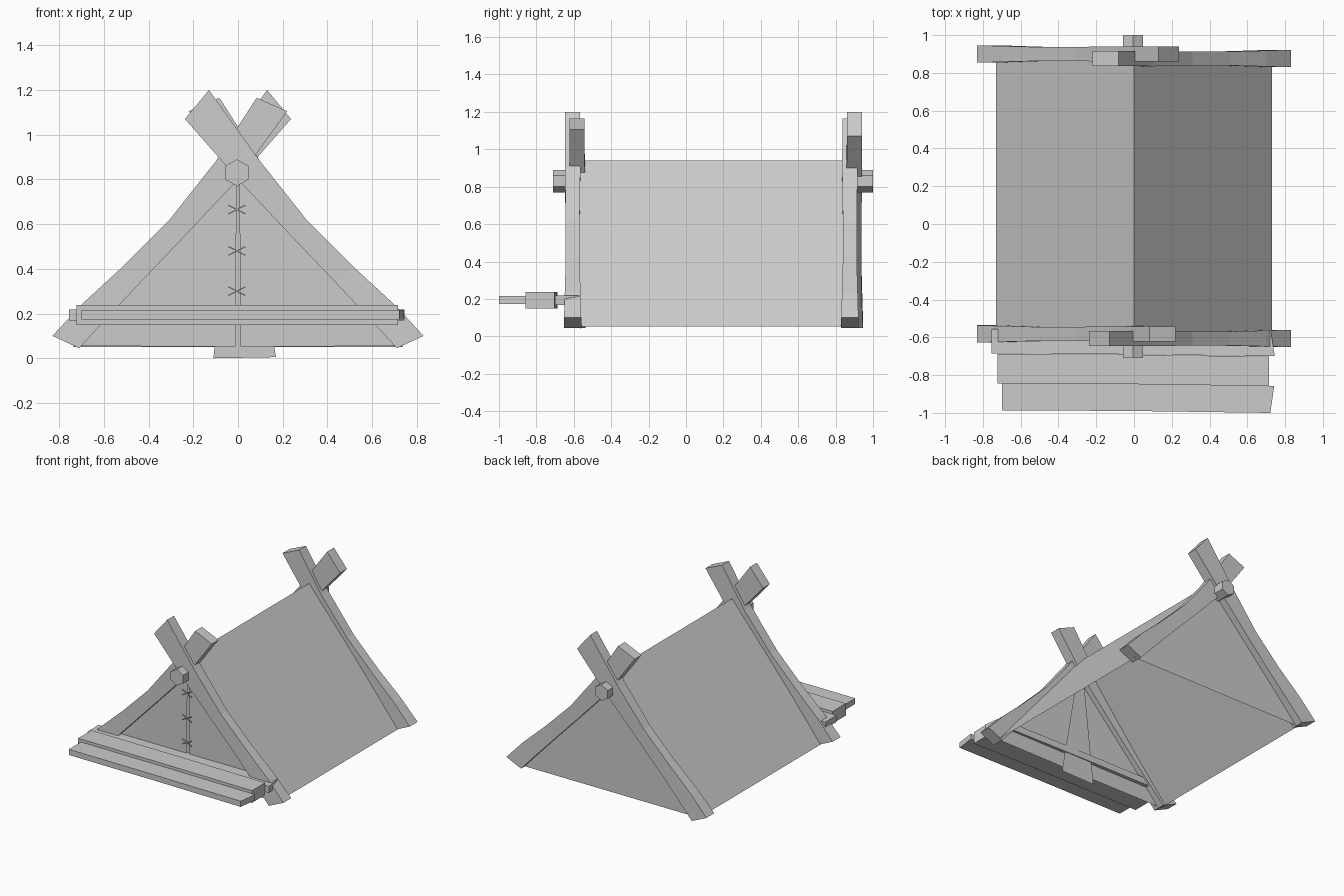
import bpy, bmesh, math
from mathutils import Matrix

if "Cube" in bpy.data.objects:
    bpy.data.objects.remove(bpy.data.objects["Cube"])


def make(name, verts, faces):
    me = bpy.data.meshes.new(name)
    me.from_pydata(verts, [], faces)
    bm = bmesh.new()
    bm.from_mesh(me)
    bmesh.ops.recalc_face_normals(bm, faces=bm.faces)
    bm.to_mesh(me)
    bm.free()
    ob = bpy.data.objects.new(name, me)
    bpy.context.collection.objects.link(ob)
    return ob


def loft(name, rings):
    """Closed solid through rings with equal point counts."""
    n = len(rings[0])
    verts = [p for r in rings for p in r]
    faces = [list(range(n)), list(range(len(verts) - n, len(verts)))]
    for i in range(len(rings) - 1):
        for j in range(n):
            k = (j + 1) % n
            faces.append([i * n + j, i * n + k, (i + 1) * n + k, (i + 1) * n + j])
    return make(name, verts, faces)


# Bowed A-frame poles: (outer x, z, inner x, z) from below the crossing to the foot
LEG = [(0.10, 0.88, 0.0, 0.80), (0.31, 0.615, 0.235, 0.55), (0.51, 0.415, 0.44, 0.335),
       (0.70, 0.24, 0.60, 0.165), (0.83, 0.10, 0.71, 0.045)]
TOP_LONG = (-0.13, 1.20, -0.237, 1.07)
TOP_SHORT = (-0.083, 1.165, -0.22, 1.105)
DEPTHS = [0.04, 0.041, 0.037, 0.037, 0.042, 0.046]
MID_Y = 0.147


def pole(name, top, yc, side, turned):
    rings = []
    for (ox, oz, ix, iz), d in zip([top] + LEG, DEPTHS):
        ring = [(ox, yc - d, oz), (ox, yc + d, oz), (ix, yc + d, iz), (ix, yc - d, iz)]
        ring = [(side * x, y, z) for x, y, z in ring]
        if turned:  # back pair is the front pair turned half a circle
            ring = [(-x, 2 * MID_Y - y, z) for x, y, z in ring]
        rings.append(ring)
    loft(name, rings)


for end, turned in (("front", False), ("back", True)):
    pole(end + "_pole_outer", TOP_LONG, -0.606, 1, turned)
    pole(end + "_pole_inner", TOP_SHORT, -0.582, -1, turned)

# Hexagonal ridge pole
hexa = [(-0.005 + 0.06 * math.sin(k * math.pi / 3), 0.83 + 0.06 * math.cos(k * math.pi / 3))
        for k in range(6)]
loft("ridge_pole", [[(x, y, z) for x, z in hexa] for y in (-0.71, 1.0)])

# Canvas roof
F, B = -0.585, 0.885
make("canvas_roof",
     [(-0.73, F, 0.052), (0, F, 0.94), (0.73, F, 0.052), (-0.73, B, 0.052), (0, B, 0.94), (0.73, B, 0.052)],
     [(0, 1, 4, 3), (1, 2, 5, 4)])

# Closed back wall
make("back_wall", [(-0.74, B, 0.05), (0.74, B, 0.05), (0, B, 0.92)], [(0, 1, 2)])

# Front door flaps with a narrow slit between them
for side, name in ((-1, "left_door_flap"), (1, "right_door_flap")):
    make(name, [(side * 0.73, F, 0.055), (side * 0.012, F, 0.052), (side * 0.005, F, 0.9)], [(0, 1, 2)])

# Tapered strip behind the slit
make("door_backing", [(-0.11, F + 0.02, 0.0), (0.17, F + 0.02, 0.005), (0.03, F + 0.012, 0.80),
                      (-0.03, F + 0.012, 0.80)], [(0, 1, 2, 3)])

# Crossed door lacing
for i, z in enumerate((0.665, 0.48, 0.30)):
    for s in (-1, 1):
        bm = bmesh.new()
        m = (Matrix.Translation((-0.005, F - 0.006, z)) @ Matrix.Rotation(s * math.radians(27), 4, 'Y')
             @ Matrix.Diagonal((0.085, 0.008, 0.005, 1)))
        bmesh.ops.create_cube(bm, size=1, matrix=m)
        ob = make("door_lace_%d" % (i * 2 + (s > 0)), [], [])
        bm.to_mesh(ob.data)
        bm.free()

# Three uneven planks: left x range, right x range (front, back), y range, z range
PLANKS = [("inner_plank", -0.755, 0.745, 0.725, -0.69, -0.56, 0.168, 0.218),
          ("middle_plank", -0.722, 0.715, 0.715, -0.848, -0.692, 0.148, 0.238),
          ("outer_plank", -0.70, 0.722, 0.742, -0.99, -0.848, 0.174, 0.216)]
for name, xl, xf, xb, y0, y1, z0, z1 in PLANKS:
    def ring(a, b, dy):
        return [(a, y0 + dy, z0), (b, y1 + dy, z0), (b, y1 + dy, z1), (a, y0 + dy, z1)]
    loft(name, [ring(xl, xl, 0.004), ring(0, 0, 0), ring(xf, xb, -0.01)])
